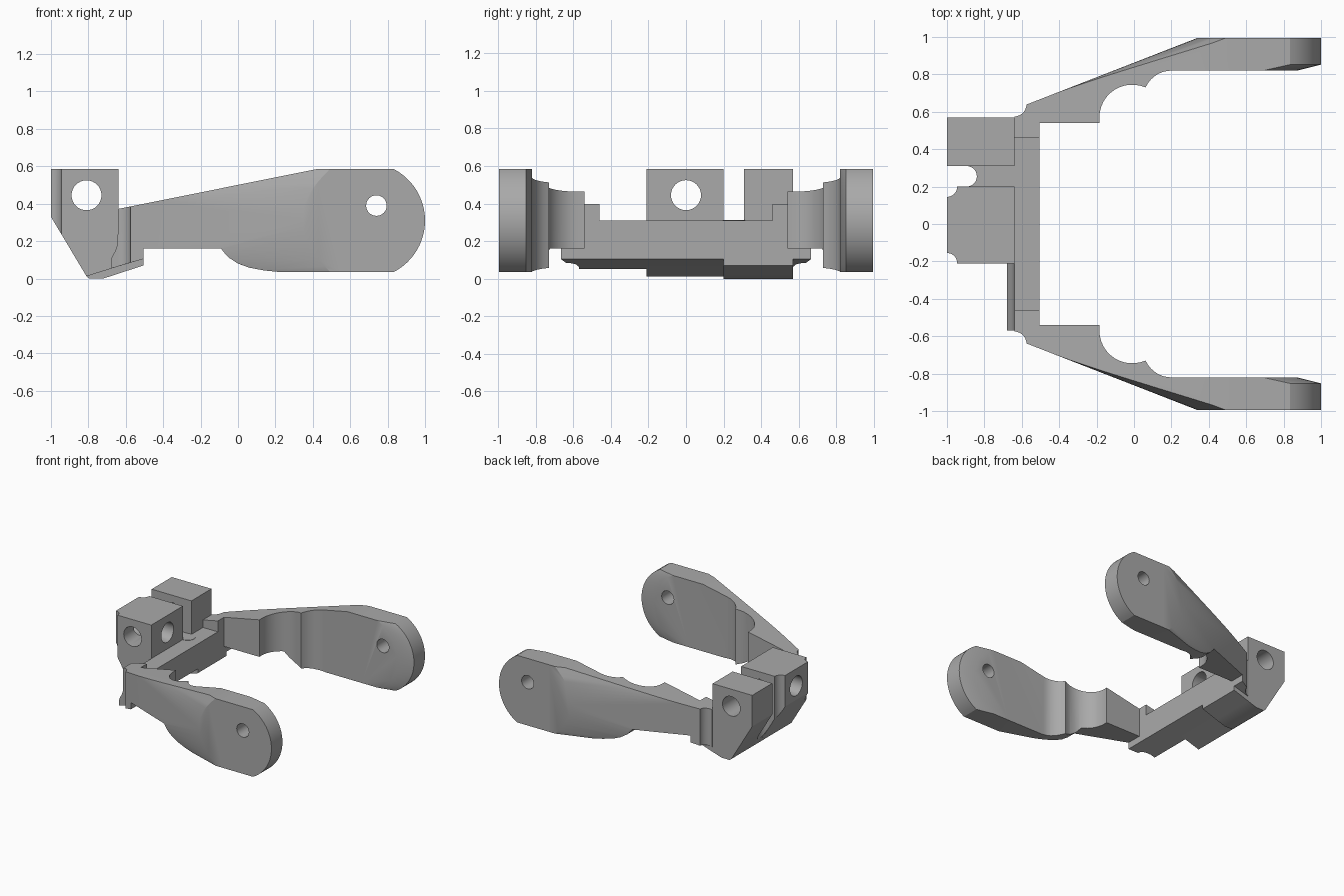
import bpy, bmesh
from math import cos, sin, pi, radians

cube = bpy.data.objects.get("Cube")
if cube:
    bpy.data.objects.remove(cube)

grey = bpy.data.materials.new("plain grey")
grey.use_nodes = True
COLOR = (0.4, 0.4, 0.4, 1)
grey.diffuse_color = COLOR
grey.node_tree.nodes["Principled BSDF"].inputs["Base Color"].default_value = COLOR


def finish(name, bm):
    bmesh.ops.recalc_face_normals(bm, faces=bm.faces)
    mesh = bpy.data.meshes.new(name)
    bm.to_mesh(mesh)
    bm.free()
    mesh.materials.append(grey)
    ob = bpy.data.objects.new(name, mesh)
    bpy.context.collection.objects.link(ob)
    return ob


def prism(name, profile, axis, a, b):
    """Extrude a 2D profile along an axis from a to b."""
    place = {"x": lambda p, d: (d, p[0], p[1]),
             "y": lambda p, d: (p[0], d, p[1]),
             "z": lambda p, d: (p[0], p[1], d)}[axis]
    bm = bmesh.new()
    low = [bm.verts.new(place(p, a)) for p in profile]
    high = [bm.verts.new(place(p, b)) for p in profile]
    bm.faces.new(low)
    bm.faces.new(high[::-1])
    for i in range(len(low)):
        j = (i + 1) % len(low)
        bm.faces.new((low[i], high[i], high[j], low[j]))
    return finish(name, bm)


def hull(name, points):
    bm = bmesh.new()
    verts = [bm.verts.new(p) for p in points]
    res = bmesh.ops.convex_hull(bm, input=verts)
    loose = {v for v in res["geom_interior"] + res["geom_unused"]
             if isinstance(v, bmesh.types.BMVert)}
    bmesh.ops.delete(bm, geom=list(loose), context="VERTS")
    bmesh.ops.dissolve_limit(bm, angle_limit=0.002, verts=bm.verts, edges=bm.edges)
    return finish(name, bm)


def arc(cx, cy, r, start, end, n=12):
    angles = [radians(start + (end - start) * i / n) for i in range(n + 1)]
    return [(cx + r * cos(t), cy + r * sin(t)) for t in angles]


def circle(cx, cy, r, n=32):
    return arc(cx, cy, r, 0, 360 - 360 / n, n - 1)


def combine(ob, tool, operation):
    """Apply a boolean and discard the tool."""
    mod = ob.modifiers.new("boolean", "BOOLEAN")
    mod.operation, mod.object, mod.solver = operation, tool, "EXACT"
    deps = bpy.context.evaluated_depsgraph_get()
    mesh = bpy.data.meshes.new_from_object(ob.evaluated_get(deps))
    ob.modifiers.clear()
    ob.data = mesh
    bpy.data.objects.remove(tool)


def smooth(ob):
    bpy.ops.object.select_all(action="DESELECT")
    ob.select_set(True)
    bpy.context.view_layer.objects.active = ob
    bpy.ops.object.shade_smooth_by_angle(angle=radians(25))


def mirror_y(ob):
    mod = ob.modifiers.new("other side", "MIRROR")
    mod.use_axis = (False, True, False)
    mod.use_mirror_merge = False


OUT, MID, JOIN = 0.995, 0.31, 0.55

# Arms: plan outline, side outline and a bulged outer skin intersected
plan = [(-0.64, 0.46), (-0.505, 0.46), (-0.505, 0.54), (-0.185, 0.54)]
plan += arc(-0.01, 0.57, 0.175, 180, 66)
plan += arc(0.2, 0.67, 0.15, 152, 90, 8)
plan += [(JOIN, 0.82), (JOIN, 1.2), (-0.575, 1.2)]
plan += arc(-0.64, 0.64, 0.065, 0, -90, 8)
arms = prism("arms", plan, "z", -0.1, 0.8)

side = [(-0.7, 0.36), (0.42, 0.585), (0.7, 0.585), (0.7, 0.035), (0.22, 0.035),
        (0.14, 0.043), (0.06, 0.058), (0, 0.08), (-0.05, 0.112), (-0.08, 0.145),
        (-0.09, 0.16), (-0.505, 0.16), (-0.505, 0.105), (-0.7, 0.048)]
combine(arms, prism("arm_side", side, "y", 0.2, 1.4), "INTERSECT")

skin = [(x, y, z) for z in (0, 0.45) for x, y in ((-0.7, 0.59), (-0.7, 0.3))]
skin += [(x, y, z) for z in (-0.05, 0.7) for x, y in ((0.6, 0.3), (0.6, OUT), (-0.7, 0.3))]
for i in range(-8, 9):
    t = i / 8
    skin.append((0.34 + 0.16 * t * t, OUT, MID + 0.28 * t))
combine(arms, hull("arm_skin", skin), "INTERSECT")
smooth(arms)
mirror_y(arms)

# Rounded end plates with a bevelled inner rim and a pin hole
plate = []
for y, cx, r in ((0.82, 0.57, 0.3), (0.852, 0.69, 0.31), (OUT, 0.69, 0.31)):
    plate += [(JOIN, y, 0.035), (JOIN, y, 0.585)]
    reach = 62.5 if y > 0.83 else 66.4
    plate += [(x, y, z) for x, z in arc(cx, MID, r, -reach, reach, 24)]
ends = hull("arm_end_plates", plate)
combine(ends, prism("pin_hole", circle(0.74, 0.39, 0.055), "y", 0.5, 1.3), "DIFFERENCE")
smooth(ends)
mirror_y(ends)

# Cross bar with a slanted underside and a small foot on its outer edge
bar = prism("cross_bar", [(-0.64, 0.31), (-0.505, 0.31), (-0.505, 0.105),
                          (-0.64, 0.065)], "y", -0.54, 0.2)
foot = prism("bar_foot", [(-0.64, 0.31), (-0.645, 0.18), (-0.655, 0.15), (-0.672, 0.12),
                          (-0.68, 0.1), (-0.68, 0.053), (-0.64, 0.065)],
             "y", -0.57, -0.21)
bar_back = prism("cross_bar_thick", [(-0.64, 0.31), (-0.505, 0.31), (-0.505, 0.07),
                                     (-0.64, 0.026)], "y", 0.2, 0.57)
# the thick half stays clear of the arm's inner corner
combine(bar_back, prism("corner_trim", [(-0.7, 0.54), (-0.4, 0.54), (-0.4, 0.8),
                                        (-0.7, 0.8)], "z", 0.16, 0.5), "DIFFERENCE")

# Clamp lugs: front block, back block and the slot floor between them
TOP, AXLE = 0.585, 0.445
block = [(-1, TOP), (-0.64, TOP)]
nose = [(-0.81, 0.012), (-1, 0.33)]
front_lug = prism("front_lug", block + [(-0.64, 0.065)] + nose, "y", -0.21, 0.2)
back_under = [(-0.64, 0.026), (-0.72, 0), (-0.795, 0)]
back_lug = prism("back_lug", block + back_under + nose, "y", 0.31, 0.57)
floor = prism("slot_floor", [(-0.985, MID), (-0.64, MID)] + back_under + nose[:1],
              "y", 0.2, 0.31)

for lug in (front_lug, back_lug):
    combine(lug, prism("axle_hole", circle(-0.81, AXLE, 0.08), "y", -0.4, 0.8), "DIFFERENCE")
combine(front_lug, prism("cross_hole", circle(0, AXLE, 0.08), "x", -1.2, -0.4), "DIFFERENCE")
for y in (-0.21, 0.2):
    combine(front_lug, prism("corner_scoop", circle(-1, y, 0.055), "z", -0.2, 0.8), "DIFFERENCE")

# Round-ended slot through the floor
slot = [(-1.2, 0.31)] + arc(-0.895, 0.255, 0.055, 90, -90) + [(-1.2, 0.2)]
combine(floor, prism("slot_cut", slot, "z", -0.2, 0.8), "DIFFERENCE")

# Flush round plug where the slot meets the bar
plug = prism("slot_plug", circle(-0.635, 0.255, 0.058), "z", 0.28, 0.312)

for ob in (front_lug, back_lug, floor, plug, foot):
    smooth(ob)
